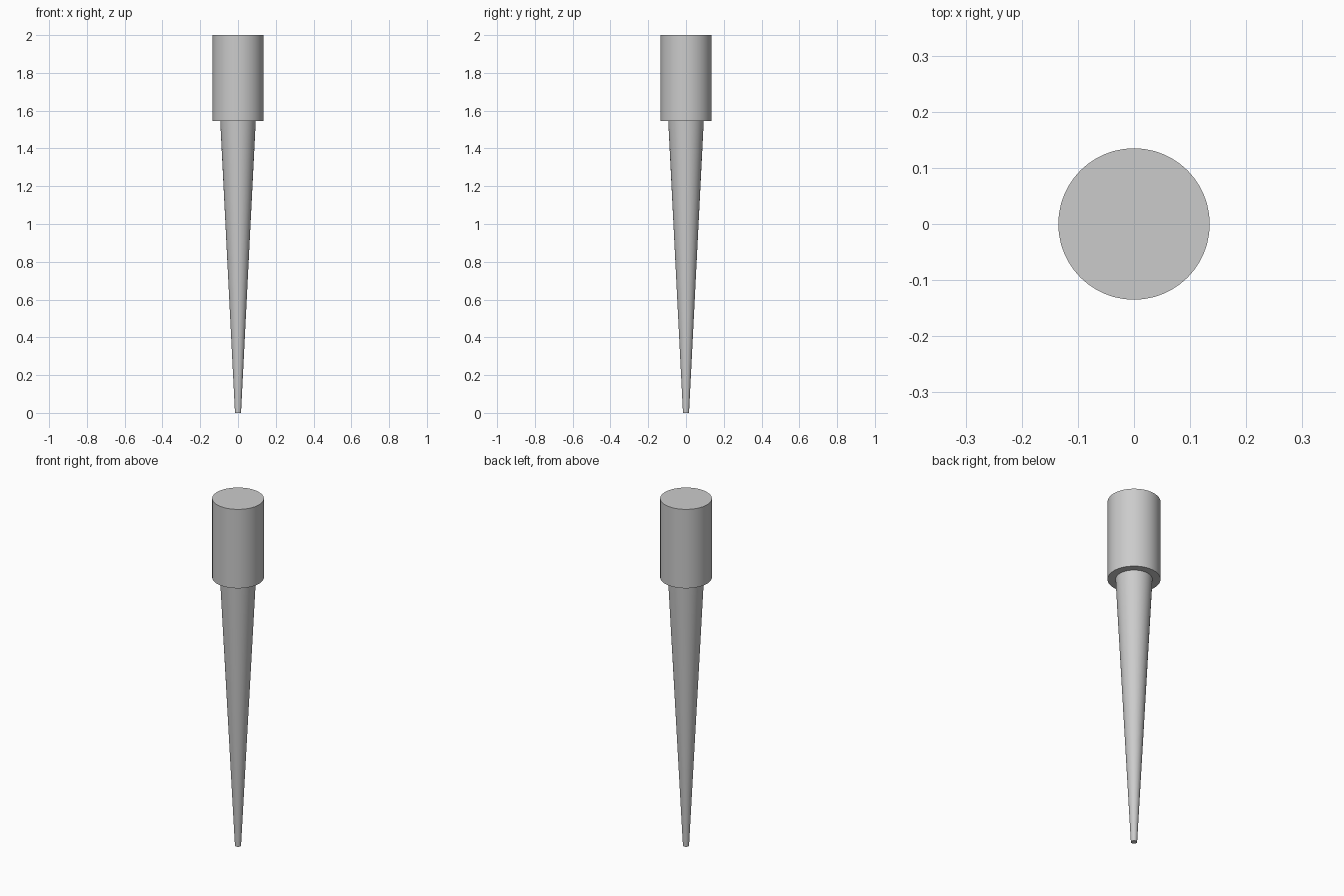
import bpy, bmesh
from math import cos, sin, tau, radians

if "Cube" in bpy.data.objects:
    bpy.data.objects.remove(bpy.data.objects["Cube"])

SIDES = 48


def lathe(name, profile, cap_bottom=False, cap_top=False):
    """Revolve (radius, height) points around z."""
    bm = bmesh.new()
    rings = [[bm.verts.new((r * cos(tau * i / SIDES), r * sin(tau * i / SIDES), z))
              for i in range(SIDES)] for r, z in profile]
    for low, high in zip(rings, rings[1:]):
        for i in range(SIDES):
            j = (i + 1) % SIDES
            bm.faces.new((low[i], low[j], high[j], high[i]))
    if cap_bottom:
        bm.faces.new(rings[0][::-1])
    if cap_top:
        bm.faces.new(rings[-1])
    mesh = bpy.data.meshes.new(name)
    bm.to_mesh(mesh)
    bm.free()
    obj = bpy.data.objects.new(name, mesh)
    bpy.context.collection.objects.link(obj)
    bpy.ops.object.select_all(action='DESELECT')
    obj.select_set(True)
    bpy.context.view_layer.objects.active = obj
    bpy.ops.object.shade_smooth_by_angle(angle=radians(30))
    return obj


# Long tapered shaft with a blunt tip
lathe("tapered_shaft", [(0.016, 0), (0.094, 1.545)], cap_bottom=True)

# Wide cylindrical head with a flat shoulder underneath
lathe("head", [(0.094, 1.545), (0.135, 1.545), (0.135, 2.0)], cap_top=True)
